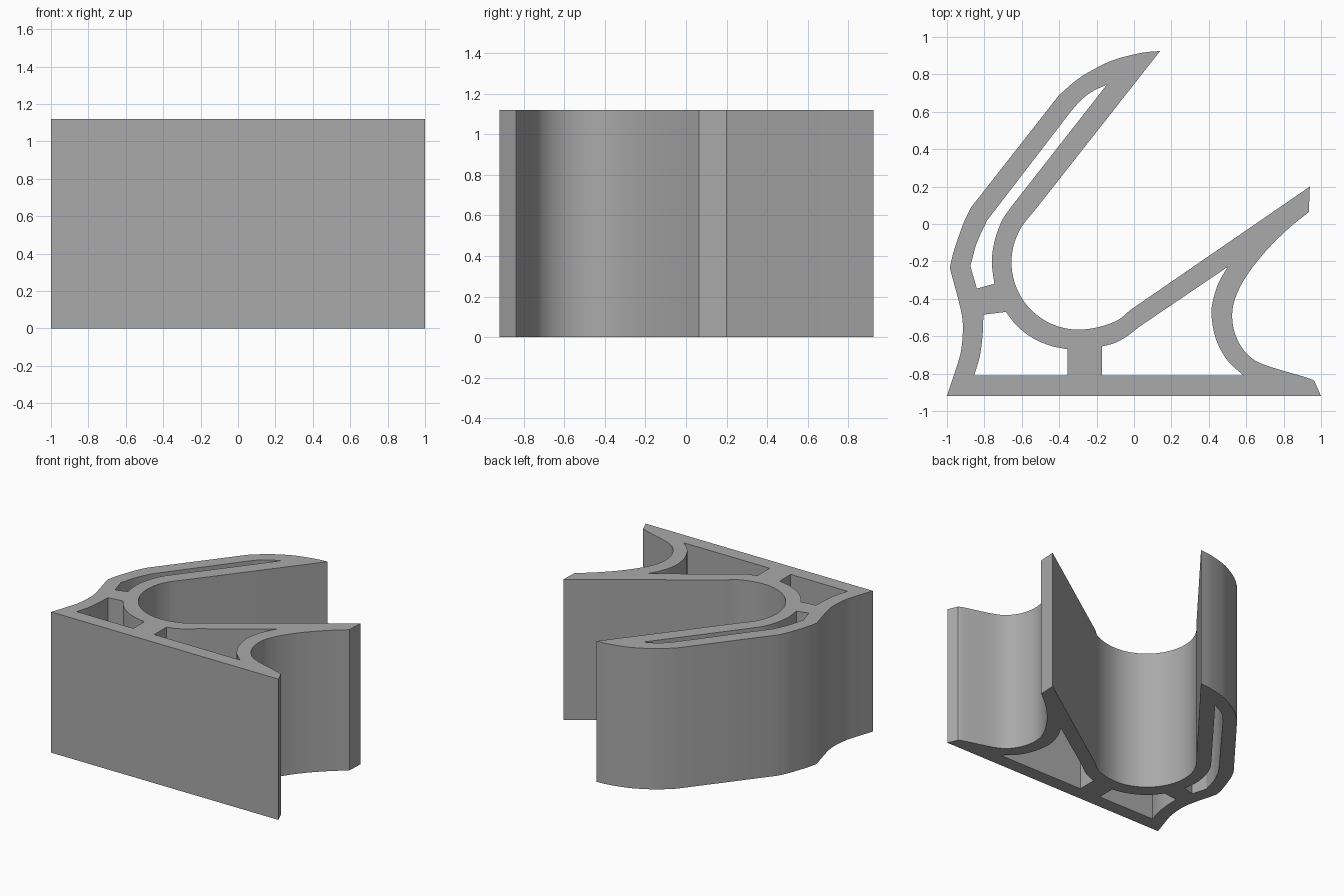
import bpy, bmesh, math

if "Cube" in bpy.data.objects:
    bpy.data.objects.remove(bpy.data.objects["Cube"])

HEIGHT = 1.12


def smooth(pts, steps=5):
    """Open Catmull-Rom curve through pts; two points stay a straight line."""
    if len(pts) < 3:
        return list(pts)
    first = tuple(2 * a - b for a, b in zip(pts[0], pts[1]))
    last = tuple(2 * a - b for a, b in zip(pts[-1], pts[-2]))
    p = [first, *pts, last]
    out = []
    for i in range(1, len(p) - 2):
        for s in range(steps):
            t = s / steps
            out.append(tuple(0.5 * (2 * b + (c - a) * t + (2 * a - 5 * b + 4 * c - d) * t * t
                                    + (3 * b - a - 3 * c + d) * t ** 3)
                             for a, b, c, d in zip(p[i - 1], p[i], p[i + 1], p[i + 2])))
    return out + [pts[-1]]


def arc(cx, cy, r, a0, a1, n):
    return [(cx + r * math.cos(math.radians(a0 + (a1 - a0) * i / n)),
             cy + r * math.sin(math.radians(a0 + (a1 - a0) * i / n))) for i in range(n + 1)]


# Each loop is a chain of runs: runs are curved, the joins between runs are straight
outer = [
    [(-1, -0.92), (1, -0.92)],
    [(0.965, -0.84), (0.92, -0.82), (0.69, -0.75), (0.6, -0.69), (0.545, -0.6), (0.525, -0.5),
     (0.54, -0.4), (0.6, -0.28), (0.7, -0.15), (0.82, -0.03), (0.935, 0.065)],
    [(0.94, 0.2), (-0.02, -0.46)],
    # cradle
    [(-0.02, -0.46), (-0.08, -0.51), (-0.15, -0.54)] + arc(-0.295, -0.205, 0.36, 280, 150, 10)
    + [(-0.575, 0.02), (-0.533, 0.07)],
    # tall arm
    [(0.14, 0.925), (0.04, 0.915), (-0.1, 0.88), (-0.2, 0.835), (-0.3, 0.775), (-0.4, 0.69)],
    [(-0.87, 0.09), (-0.905, 0.02), (-0.935, -0.06), (-0.965, -0.15), (-0.985, -0.235)],
    [(-0.94, -0.4), (-0.92, -0.49), (-0.915, -0.57), (-0.925, -0.68), (-0.95, -0.77)],
]
arm_slot = [
    [(-0.145, 0.745), (-0.22, 0.71), (-0.28, 0.665), (-0.335, 0.605)],
    [(-0.785, 0.02), (-0.84, -0.1), (-0.875, -0.225)],
    [(-0.84, -0.345), (-0.747, -0.32)],
    [(-0.747, -0.32), (-0.76, -0.2), (-0.745, -0.09), (-0.705, 0.02), (-0.65, 0.1)],
]
left_pocket = [
    [(-0.805, -0.485), (-0.685, -0.47)],
    [(-0.685, -0.47), (-0.63, -0.54), (-0.55, -0.605), (-0.45, -0.65), (-0.355, -0.67)],
    [(-0.355, -0.81), (-0.855, -0.81)],
    [(-0.855, -0.81), (-0.825, -0.71), (-0.81, -0.6), (-0.805, -0.485)],
]
right_pocket = [
    [(-0.17, -0.655), (-0.1, -0.635), (-0.03, -0.595), (0.03, -0.548)],
    [(0.5, -0.23), (0.45, -0.32), (0.42, -0.42), (0.415, -0.5), (0.44, -0.62), (0.5, -0.73),
     (0.585, -0.81)],
    [(0.585, -0.81), (-0.17, -0.81)],
]

# Fill the profile around its holes, then extrude it upwards
bm = bmesh.new()
for loop in (outer, arm_slot, left_pocket, right_pocket):
    pts = []
    for run in loop:
        for q in smooth(run):
            if not pts or math.dist(q, pts[-1]) > 1e-4:
                pts.append(q)
    if math.dist(pts[0], pts[-1]) < 1e-4:
        pts.pop()
    vs = [bm.verts.new((x, y, 0)) for x, y in pts]
    for a, b in zip(vs, vs[1:] + vs[:1]):
        bm.edges.new((a, b))
bmesh.ops.triangle_fill(bm, use_beauty=True, use_dissolve=False, edges=bm.edges[:], normal=(0, 0, 1))
top = bmesh.ops.extrude_face_region(bm, geom=bm.faces[:])
bmesh.ops.translate(bm, vec=(0, 0, HEIGHT),
                    verts=[g for g in top["geom"] if isinstance(g, bmesh.types.BMVert)])
bmesh.ops.recalc_face_normals(bm, faces=bm.faces[:])

mesh = bpy.data.meshes.new("extruded_stand")
bm.to_mesh(mesh)
bm.free()
grey = bpy.data.materials.new("plain grey")
grey.diffuse_color = (0.4, 0.4, 0.4, 1)
grey.use_nodes = True
grey.node_tree.nodes["Principled BSDF"].inputs["Base Color"].default_value = grey.diffuse_color
mesh.materials.append(grey)
stand = bpy.data.objects.new("extruded_stand", mesh)
bpy.context.collection.objects.link(stand)

bpy.context.view_layer.objects.active = stand
stand.select_set(True)
bpy.ops.object.shade_smooth_by_angle(angle=math.radians(25))
